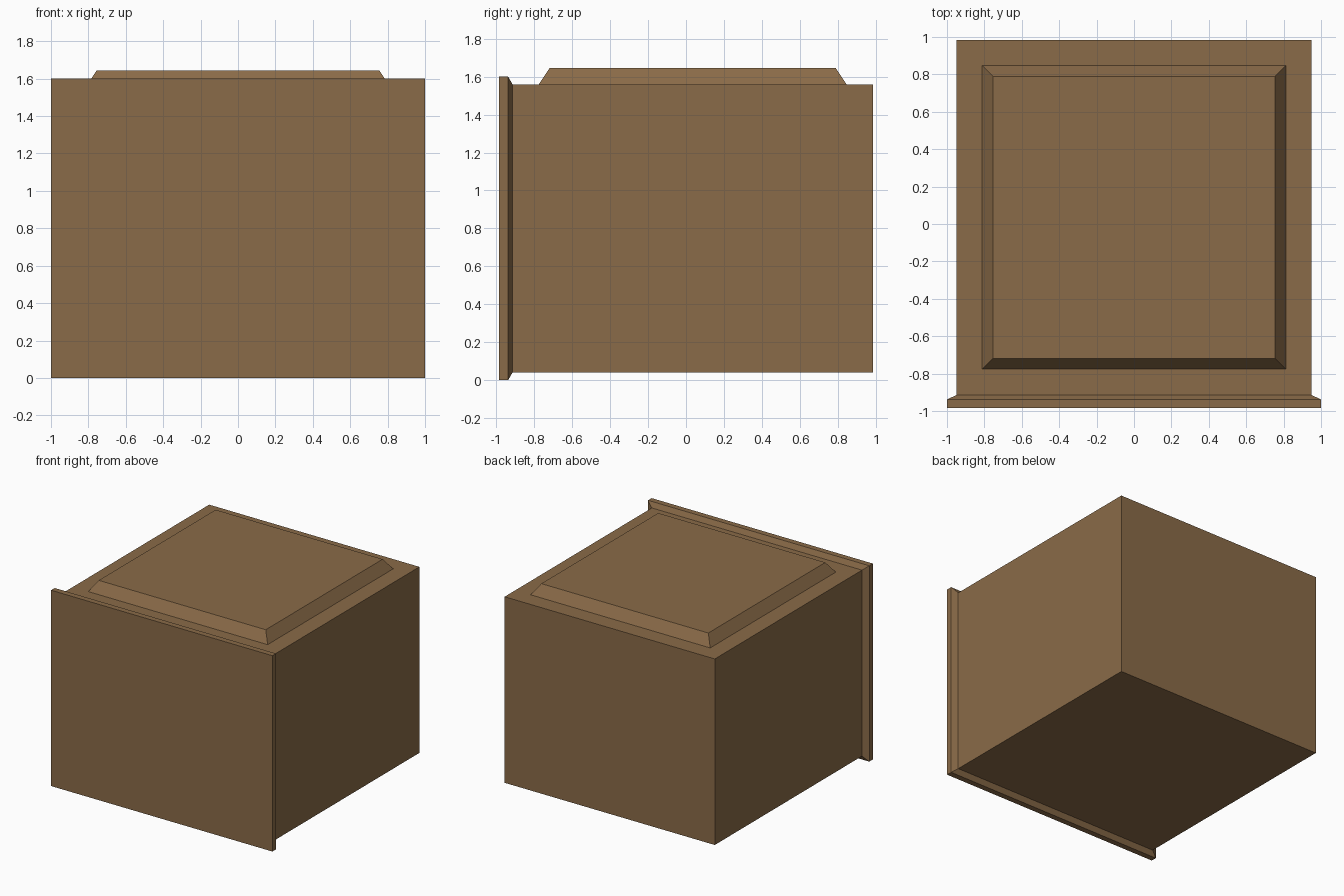
import bpy, bmesh

if "Cube" in bpy.data.objects:
    bpy.data.objects.remove(bpy.data.objects["Cube"])

mat = bpy.data.materials.new("brown wood")
mat.diffuse_color = (0.254, 0.147, 0.065, 1.0)
mat.use_nodes = True
mat.node_tree.nodes["Principled BSDF"].inputs["Base Color"].default_value = mat.diffuse_color

bm = bmesh.new()

# Box body with a thicker front lip: rectangles lofted from front to back
sections = [(-0.985, 0.0), (-0.938, 0.0), (-0.915, 0.04), (0.985, 0.04)]
rings = []
for y, s in sections:
    w = 1.0 - s * 1.25
    rings.append([bm.verts.new((x, y, z)) for x, z in
                  ((-w, s), (w, s), (w, 1.6 - s), (-w, 1.6 - s))])
for a, b in zip(rings, rings[1:]):
    for i in range(4):
        j = (i + 1) % 4
        bm.faces.new((a[i], a[j], b[j], b[i]))
bm.faces.new(rings[0])
bm.faces.new(rings[-1][::-1])
bmesh.ops.recalc_face_normals(bm, faces=bm.faces[:])

# Raised panel with sloped edges on the top
top = max((f for f in bm.faces if f.normal.z > 0.9),
          key=lambda f: f.calc_area())
bmesh.ops.inset_region(bm, faces=[top], thickness=0.196)
bmesh.ops.inset_region(bm, faces=[top], thickness=0.08)
for v in top.verts:
    v.co.z = 1.645

mesh = bpy.data.meshes.new("panelled_box")
bm.to_mesh(mesh)
bm.free()
mesh.materials.append(mat)
obj = bpy.data.objects.new("panelled_box", mesh)
bpy.context.collection.objects.link(obj)
